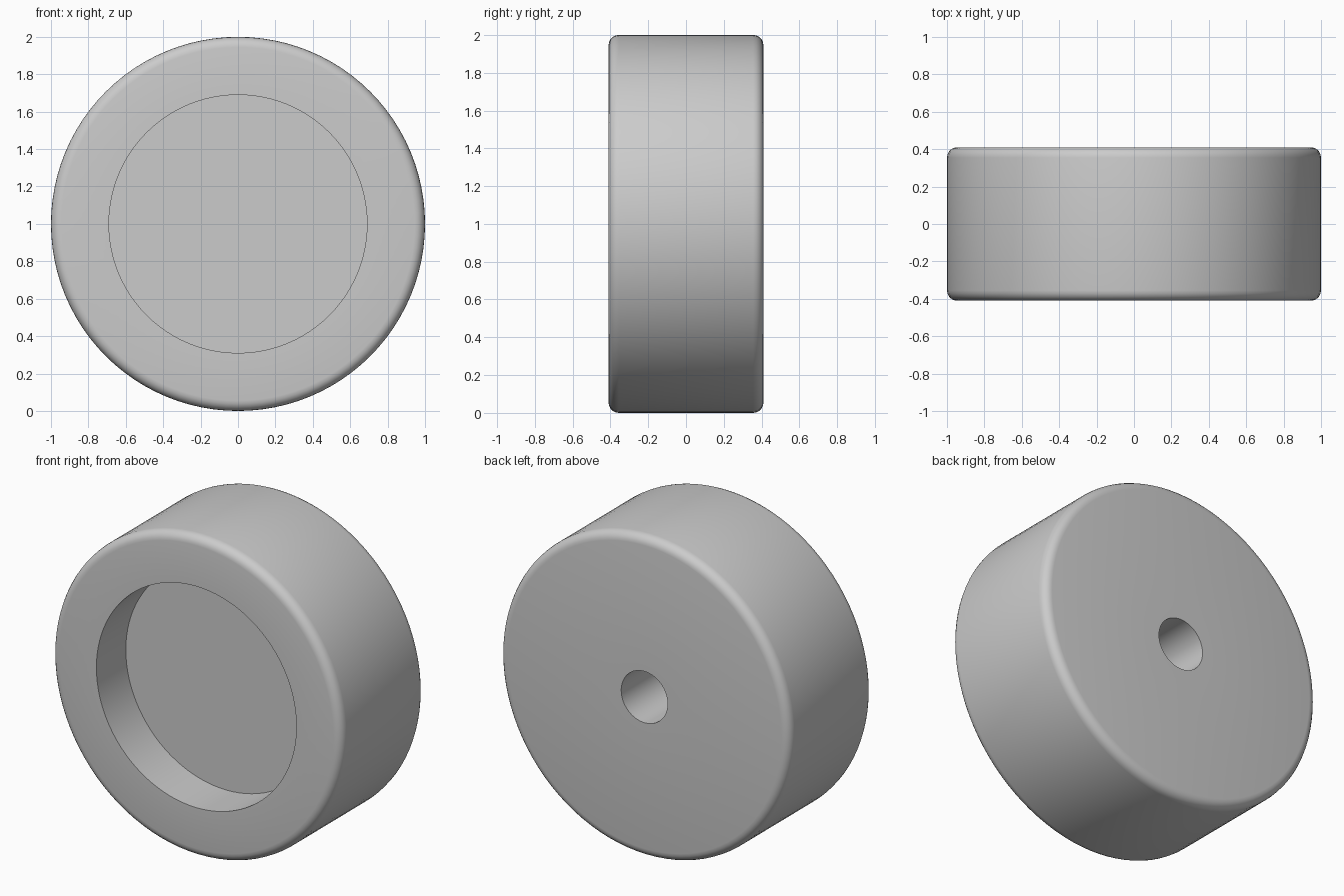
import bpy, bmesh, math

if "Cube" in bpy.data.objects:
    bpy.data.objects.remove(bpy.data.objects["Cube"])

SEGMENTS = 96
R, HALF, FILLET = 1.0, 0.41, 0.055
RECESS_R, RECESS_FLOOR = 0.69, -0.12
HOLE_R, HOLE_FLOOR = 0.16, 0.05 - 0.10


def corner(cr, cy, start, steps=5):
    """Quarter-round of the rim as (radius, y) points."""
    return [(cr + FILLET * math.cos(math.radians(start + 90 * i / steps)),
             cy + FILLET * math.sin(math.radians(start + 90 * i / steps)))
            for i in range(steps + 1)]


# Half section: front recess, rounded rim, blind axle hole in the back
profile = [(0, RECESS_FLOOR), (RECESS_R, RECESS_FLOOR), (RECESS_R, -HALF)]
profile += corner(R - FILLET, -HALF + FILLET, -90)
profile += corner(R - FILLET, HALF - FILLET, 0)
profile += [(HOLE_R, HALF), (HOLE_R, HOLE_FLOOR), (0, HOLE_FLOOR)]

# Revolve the section around the axle (y)
bm = bmesh.new()
verts = [bm.verts.new((r, y, 0)) for r, y in profile]
edges = [bm.edges.new(pair) for pair in zip(verts, verts[1:])]
bmesh.ops.spin(bm, geom=verts + edges, cent=(0, 0, 0), axis=(0, 1, 0),
               angle=math.tau, steps=SEGMENTS)
bmesh.ops.remove_doubles(bm, verts=bm.verts, dist=1e-4)
bmesh.ops.recalc_face_normals(bm, faces=bm.faces)

mesh = bpy.data.meshes.new("wheel")
bm.to_mesh(mesh)
bm.free()
wheel = bpy.data.objects.new("wheel", mesh)
wheel.location.z = R
bpy.context.collection.objects.link(wheel)

# Smooth rim, crisp recess and hole edges
bpy.context.view_layer.objects.active = wheel
wheel.select_set(True)
bpy.ops.object.shade_smooth_by_angle(angle=math.radians(35))
